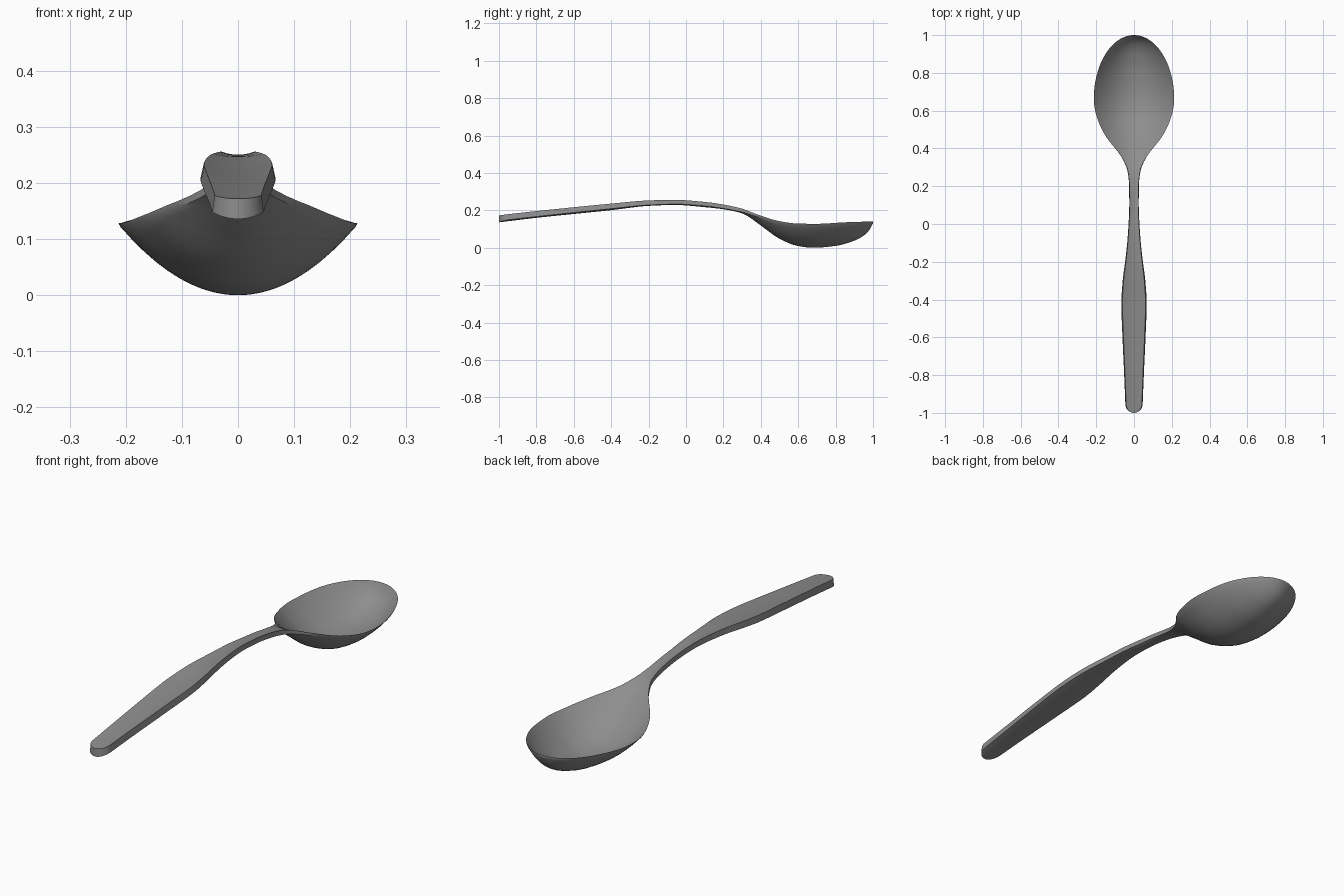
import bpy, bmesh, math

if "Cube" in bpy.data.objects:
    bpy.data.objects.remove(bpy.data.objects["Cube"])

# Profiles along the spoon's length: (y, value)
WIDTH = [(-1, .044), (-.95, .046), (-.8, .052), (-.6, .061), (-.42, .067), (-.3, .060),
         (-.2, .047), (-.1, .036), (0, .029), (.1, .025), (.2, .026), (.28, .034),
         (.35, .064), (.4, .10), (.45, .14), (.5, .17), (.55, .191), (.6, .206), (.66, .213), (1, .213)]
RIM = [(-1, .174), (-.8, .196), (-.4, .236), (-.2, .253), (-.06, .256), (.1, .245), (.2, .231),
       (.3, .209), (.35, .190), (.4, .171), (.5, .142), (.6, .129), (.7, .128), (.85, .136), (1, .141)]
BOTTOM = [(-1, .136), (-.8, .160), (-.4, .201), (-.2, .224), (-.06, .229), (.1, .217), (.2, .206),
          (.3, .184), (.4, .119), (.5, .048), (.6, .009), (.68, 0), (.8, .010), (.9, .038),
          (.95, .065), (.98, .095), (1, .131)]
THICK = [(-1, .036), (-.4, .029), (-.1, .022), (.2, .020), (.4, .022), (.5, .018), (.66, .012), (1, .009)]
EDGE = [(-1, .030), (-.4, .027), (0, .022), (.25, .020), (.42, .010), (.6, .006), (1, .007)]
TOP_TAPER = [(-1, .91), (.2, .91), (.42, 1), (1, 1)]
LOW_TAPER = [(-1, 1), (.25, 1), (.45, .985), (1, .985)]


def interp(pts, y):
    """Smooth monotone interpolation of a profile."""
    n = len(pts)
    d = [(pts[i + 1][1] - pts[i][1]) / (pts[i + 1][0] - pts[i][0]) for i in range(n - 1)]

    def slope(i):
        if i == 0 or i == n - 1:
            return d[0] if i == 0 else d[-1]
        a, b = d[i - 1], d[i]
        return 2 * a * b / (a + b) if a * b > 0 else 0
    i = 0
    while i < n - 2 and y > pts[i + 1][0]:
        i += 1
    h = pts[i + 1][0] - pts[i][0]
    t = (y - pts[i][0]) / h
    return ((2*t**3 - 3*t*t + 1) * pts[i][1] + (t**3 - 2*t*t + t) * h * slope(i)
            + (3*t*t - 2*t**3) * pts[i + 1][1] + (t**3 - t*t) * h * slope(i + 1))


def section(y, n=20):
    """Closed cross-section: top surface across, then underside back."""
    w, trim = interp(WIDTH, y), 1
    if y > .66:                       # elliptical bowl tip
        w *= math.sqrt(max(0, 1 - ((y - .66) / .34) ** 2))
    if y < -.955:                     # rounded handle end, trimmed from the same surface
        trim = math.sqrt(max(0, 1 - ((y + .955) / .045) ** 2))
        w *= trim
    rim, low = interp(RIM, y), interp(BOTTOM, y)
    top = low + interp(THICK, y)
    edge = rim - interp(EDGE, y)
    wt, wb = w * interp(TOP_TAPER, y), w * interp(LOW_TAPER, y)
    us = [-1 + 2 * i / n for i in range(n + 1)]
    ring = [(wt * u, y, top + (rim - top) * (u * trim) ** 2) for u in us]
    ring += [(wb * u, y, low + (edge - low) * (u * trim) ** 2) for u in reversed(us)]
    return ring


# Stations, clustered toward both rounded ends
ys = [-.955 - .045 * math.cos(i * math.pi / 24) for i in range(12)]
ys += [-.955 + 1.615 * i / 64 for i in range(64)]
ys += [.66 + .34 * math.sin(i * math.pi / 56) for i in range(29)]

# Spoon body lofted through the sections
bm = bmesh.new()
rings = [[bm.verts.new(p) for p in section(y)] for y in ys]
for a, b in zip(rings, rings[1:]):
    for j in range(len(a)):
        k = (j + 1) % len(a)
        bm.faces.new((a[j], a[k], b[k], b[j]))
bmesh.ops.remove_doubles(bm, verts=bm.verts, dist=1e-5)
bmesh.ops.recalc_face_normals(bm, faces=bm.faces)
mesh = bpy.data.meshes.new("spoon")
bm.to_mesh(mesh)
bm.free()
spoon = bpy.data.objects.new("spoon", mesh)
bpy.context.collection.objects.link(spoon)
bpy.context.view_layer.objects.active = spoon
spoon.select_set(True)
bpy.ops.object.shade_smooth_by_angle(angle=math.radians(35))

# Dark grey metal
metal = bpy.data.materials.new("dark_metal")
metal.diffuse_color = (.27, .27, .27, 1)
metal.use_nodes = True
metal.node_tree.nodes["Principled BSDF"].inputs["Base Color"].default_value = metal.diffuse_color
mesh.materials.append(metal)
